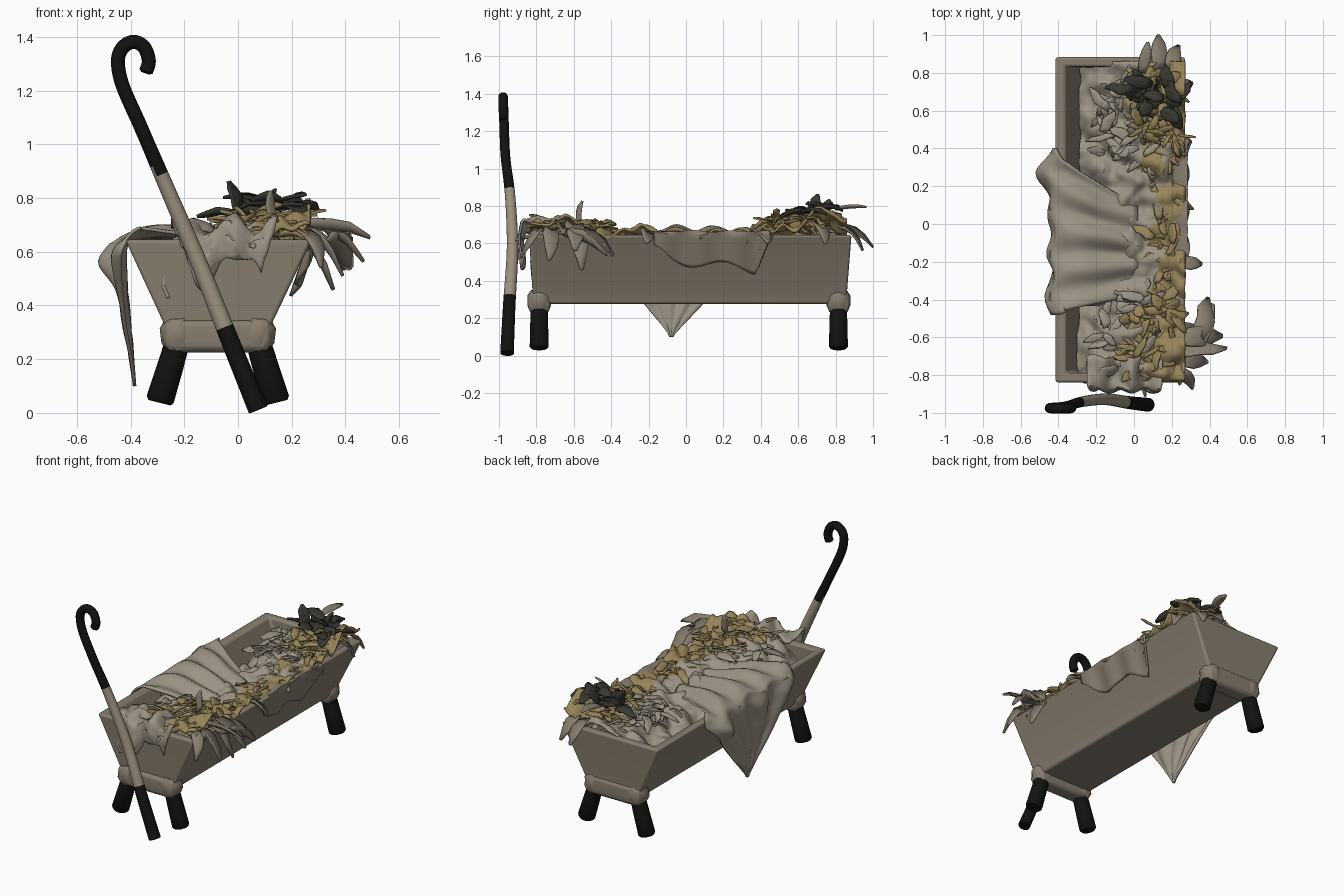
import bpy, bmesh, math, random
from mathutils import Vector, noise

if "Cube" in bpy.data.objects:
    bpy.data.objects.remove(bpy.data.objects["Cube"])

random.seed(4)


def material(name, c):
    m = bpy.data.materials.new(name)
    m.diffuse_color = (*c, 1)
    m.use_nodes = True
    m.node_tree.nodes["Principled BSDF"].inputs["Base Color"].default_value = m.diffuse_color
    return m


WOOD = material("wood", (0.25, 0.21, 0.16))
DARK = material("dark_wood", (0.006, 0.006, 0.005))
PALE = material("pale_wood", (0.33, 0.28, 0.21))
CLOTH = material("cloth", (0.33, 0.29, 0.23))
STRAW = material("straw", (0.31, 0.23, 0.10))
LEAF = material("dark_leaf", (0.04, 0.038, 0.03))


def make(name, bm, *mats, bevel=0, thick=0):
    bmesh.ops.recalc_face_normals(bm, faces=bm.faces)
    me = bpy.data.meshes.new(name)
    bm.to_mesh(me)
    bm.free()
    ob = bpy.data.objects.new(name, me)
    bpy.context.collection.objects.link(ob)
    for m in mats:
        me.materials.append(m)
    if bevel:
        b = ob.modifiers.new("bevel", 'BEVEL')
        b.width, b.segments = bevel, 3
    if thick:
        s = ob.modifiers.new("thickness", 'SOLIDIFY')
        s.thickness, s.offset = thick, 0
    bpy.ops.object.select_all(action='DESELECT')
    ob.select_set(True)
    bpy.context.view_layer.objects.active = ob
    bpy.ops.object.shade_smooth_by_angle(angle=math.radians(45))
    return ob


def loops(name, rings, mat, bevel):
    """Closed solid through rectangles (x0, x1, y0, y1, z)."""
    bm = bmesh.new()
    vs = [[bm.verts.new(p) for p in ((a, c, z), (b, c, z), (b, d, z), (a, d, z))]
          for a, b, c, d, z in rings]
    for r, s in zip(vs, vs[1:]):
        for i in range(4):
            bm.faces.new((r[i], r[(i + 1) % 4], s[(i + 1) % 4], s[i]))
    bm.faces.new(vs[0])
    bm.faces.new(vs[-1])
    return make(name, bm, mat, bevel=bevel)


def tube(name, pts, radii, mats, dark=lambda z: False, n=14):
    pts = [Vector(p) for p in pts]
    bm, rings = bmesh.new(), []
    for i, p in enumerate(pts):
        t = (pts[min(i + 1, len(pts) - 1)] - pts[max(i - 1, 0)]).normalized()
        u = t.cross(Vector((0, 1, 0))).normalized()
        v = t.cross(u)
        rings.append([bm.verts.new(p + radii[i] * (u * math.cos(a) + v * math.sin(a)))
                      for a in (k * math.tau / n for k in range(n))])
    for r, s in zip(rings, rings[1:]):
        for k in range(n):
            f = bm.faces.new((r[k], r[(k + 1) % n], s[(k + 1) % n], s[k]))
            f.material_index = int(dark(f.calc_center_median().z))
    for r in (rings[0], rings[-1]):
        bm.faces.new(r).material_index = int(dark(r[0].co.z))
    return make(name, bm, *mats)


def sheet(name, nu, nv, fn, mats, pick=None, thick=0.012):
    bm = bmesh.new()
    g = [[bm.verts.new(fn(i / nu, j / nv)) for j in range(nv + 1)] for i in range(nu + 1)]
    for i in range(nu):
        for j in range(nv):
            f = bm.faces.new((g[i][j], g[i + 1][j], g[i + 1][j + 1], g[i][j + 1]))
            if pick:
                f.material_index = pick(f.calc_center_median())
    return make(name, bm, *mats, thick=thick)


def spline(pts, t):
    """Catmull-Rom point at t in 0..1."""
    p = [Vector(q) for q in pts]
    p = [2 * p[0] - p[1]] + p + [2 * p[-1] - p[-2]]
    s = min(t, 0.99999) * (len(p) - 3)
    i = int(s)
    f = s - i
    a, b, c, d = p[i:i + 4]
    return 0.5 * (2 * b + (c - a) * f + (2 * a - 5 * b + 4 * c - d) * f * f
                  + (3 * b - a - 3 * c + d) * f ** 3)


def blades(name, items, mat):
    """Curved ragged leaves: (base, direction, length, width, droop)."""
    bm = bmesh.new()
    for base, d, ln, w, droop in items:
        d = Vector(d).normalized()
        side = d.cross(Vector((random.uniform(-.7, .7), random.uniform(-.7, .7), 1))).normalized()
        up = side.cross(d)
        prev = None
        for k, ww in enumerate((0.5, 0.9, 1, 0.8, 0.2)):
            t = k / 4
            c = Vector(base) + d * ln * t - Vector((0, 0, droop * t * t)) + side * w * random.uniform(-.15, .15)
            row = [bm.verts.new(c + side * w * ww * s / 2 + up * w * 0.2 * ww * abs(s)) for s in (-1, 0, 1)]
            if prev:
                for q in (0, 1):
                    bm.faces.new((prev[q], prev[q + 1], row[q + 1], row[q]))
            prev = row
    make(name, bm, mat, thick=0.01)


# Trough: tapered box with hollow interior
loops("trough", [(-.26, .11, -.82, .86, .275), (-.275, .125, -.82, .86, .33), (-.42, .275, -.84, .885, .645),
                 (-.365, .22, -.79, .835, .645), (-.24, .09, -.78, .82, .36)], WOOD, 0.014)

# Base blocks, corner knots and round splayed legs at each end
for tag, y in (("front", -.785), ("back", .815)):
    loops(tag + "_base_block", [(-.26, .11, y - .05, y + .05, .225), (-.28, .125, y - .06, y + .06, .27),
                                (-.275, .12, y - .055, y + .055, .345)], WOOD, 0.022)
    for side, s in (("left", -1), ("right", 1)):
        x = -.075
        tube(f"{tag}_{side}_leg",
             [(x + s * .14, y, .3), (x + s * .178, y, .17), (x + s * .215, y, .05), (x + s * .218, y, .038)],
             [.045, .049, .052, .042], (DARK,))
        tube(f"{tag}_{side}_knot",
             [(x + s * .14, y, .235), (x + s * .146, y, .27), (x + s * .152, y, .32), (x + s * .154, y, .35)],
             [.05, .065, .065, .045], (WOOD,))

# Crook: bent staff with hook, leaning on the front
path = [(.075, -.957, .012), (-.03, -.945, .27), (-.15, -.928, .57), (-.27, -.94, .85), (-.36, -.965, 1.06),
        (-.43, -.972, 1.22), (-.447, -.975, 1.31), (-.43, -.977, 1.36), (-.39, -.978, 1.382),
        (-.35, -.977, 1.362), (-.332, -.976, 1.31), (-.345, -.975, 1.265)]
N = 66
tube("crook", [spline(path, i / N) for i in range(N + 1)],
     [.037 - .011 * min(1, 3 * i / N) for i in range(N)] + [.016],
     (PALE, DARK), lambda z: z < .33 or z > .9)


# Bedding: crumpled cloth surface with straw along the right side
def bulge(y, c, w):
    return math.exp(-((y - c) / w) ** 2)


def bed(u, v):
    x, y = -.36 + .63 * u, -.83 + 1.69 * v
    z = .62 + .07 * bulge(y, -.68, .17) + .09 * bulge(y, .72, .2) * u + .03 * u
    z -= .22 * (1 - u) ** 3
    z += .02 * math.sin(32 * y + 12 * x + 4 * noise.noise((x * 4, y * 4, 0))) * min(1, 4 * u)
    z += .045 * noise.noise((x * 9, y * 8, 2)) + .025 * noise.noise((x * 22, y * 18, 7))
    left = -.23 - .12 * (z - .36) / .28     # inner face of the left wall
    return max(x, left), y, z


sheet("bedding", 50, 130, bed, (CLOTH, STRAW),
      lambda c: int(c.x + .16 * noise.noise((c.x * 8, c.y * 8, 5)) > (.03 if abs(c.y) > .5 else .13)))

# Blanket draped over the left rim, tapering to a point
fall = [(.02, 0, .62), (-.2, 0, .665), (-.38, 0, .67), (-.44, 0, .6), (-.43, 0, .45), (-.405, 0, .27), (-.385, 0, .1)]


def drape(u, v):
    p = spline(fall, v)
    inner = max(0, 1 - v / .4)
    k = min(1, max(.02, (p.z - .1) / .5)) if v > .4 else 1
    y0, y1 = -.08 - .40 * k + .2 * inner, -.08 + .48 * k - .2 * inner
    y = y0 + (y1 - y0) * u - .1 * inner
    wave = (.016 * math.sin(24 * u + 5 * v) + .02 * noise.noise((u * 6, v * 7, 1))) * k
    out = .06 * bulge(y, .27, .09) * bulge(p.z, .57, .08) if v > .3 else 0
    return p.x - out + wave * (v > .33), y, p.z + wave * (v <= .45) - .02 * inner * abs(2 * u - 1)


sheet("draped_blanket", 44, 44, drape, (CLOTH,))


# Cloth flaps over the right wall and the front end
def right_flap(u, v):
    y = -.17 + .62 * u
    drop = (.11 + .07 * u + .025 * math.sin(11 * u + 4.4)) * min(1, .4 + 4 * u, 8 * (1 - u))
    if v < .3:
        return .2 + .28 * v, y, .62 + .04 * math.sin(v / .3 * math.pi / 2) + .015 * noise.noise((y * 9, v, 3))
    t = (v - .3) / .7
    return .284 - .40 * drop * t + .01 * math.sin(20 * u), y, .66 - (drop + .03) * t


def front_flap(u, v):
    w = .2 - .09 * max(0, v - .3)
    x = -.05 + (u - .5) * 2 * w
    t = max(0, (v - .35) / .65)
    drop = (.15 + .06 * math.sin(7 * u)) * t
    y = -.7 - .48 * min(v, .35) - .015 * math.sin(t * 3) + .01 * math.sin(18 * u)
    return x, y, .69 + .03 * math.sin(13 * u + 2 * v) + .04 * noise.noise((u * 6, v * 5, 9)) - drop


sheet("right_cloth_flap", 30, 14, right_flap, (WOOD,))
sheet("front_cloth_flap", 28, 18, front_flap, (CLOTH,))


# Straw and leaves scattered over the ends and the right edge
def scatter(n, x, y, z, ln, w, lift=(-.1, .6)):
    r, out = random.uniform, []
    for _ in range(n):
        a = r(0, math.tau)
        out.append(((r(*x), r(*y), r(*z)), (math.cos(a), math.sin(a), r(*lift)), r(*ln), r(*w), r(0, .05)))
    return out


blades("front_straw", scatter(75, (-.02, .24), (-.78, -.45), (.65, .7), (.06, .14), (.015, .07)), STRAW)
blades("back_straw", scatter(80, (.02, .24), (.42, .82), (.66, .74), (.06, .13), (.015, .07)), STRAW)
blades("side_straw", scatter(60, (.1, .23), (-.45, .5), (.62, .66), (.06, .13), (.015, .06), (-.1, .1)), STRAW)
blades("front_scraps", scatter(45, (-.2, .1), (-.78, -.35), (.62, .69), (.08, .17), (.03, .06), (-.1, .2)), CLOTH)
blades("back_scraps", scatter(55, (-.17, .1), (.3, .78), (.62, .69), (.08, .16), (.03, .06), (-.1, .2)), CLOTH)
blades("dark_leaves", scatter(16, (.0, .2), (.6, .78), (.74, .79), (.09, .16), (.05, .08), (0, .4)) + [
    ((.0, .68, .74), (-.3, .2, 1), .13, .07, 0), ((.12, .74, .74), (.2, .2, 1), .1, .06, 0)], LEAF)

# Larger leaves hanging out at the front right corner and back
blades("right_hanging_leaves", [
    ((.22, -.68, .68), (1, .05, .25), .28, .08, .09), ((.24, -.62, .70), (1, .1, .1), .23, .11, .16),
    ((.24, -.72, .67), (1, .0, -.1), .15, .09, .15), ((.33, -.6, .67), (.35, 1, .1), .22, .1, .16),
    ((.34, -.66, .65), (.4, 1, -.1), .25, .11, .08), ((.23, -.76, .67), (.4, -.5, .1), .14, .07, .15),
    ((.2, -.6, .66), (.5, .2, 0), .16, .1, .2), ((.12, -.58, .7), (0, .2, 1), .13, .04, 0)], WOOD)
blades("back_hanging_leaves", [
    ((.12, .82, .68), (0, 1, 0), .18, .09, .1), ((.2, .82, .68), (.3, 1, 0), .13, .08, .12),
    ((.04, .8, .78), (.2, 1, .2), .17, .06, .02), ((.22, .7, .7), (1, .4, 0), .1, .08, .1),
    ((.22, .4, .66), (1, .4, 0), .09, .09, .06), ((.24, -.22, .66), (1, .1, 0), .12, .08, .06)], WOOD)
